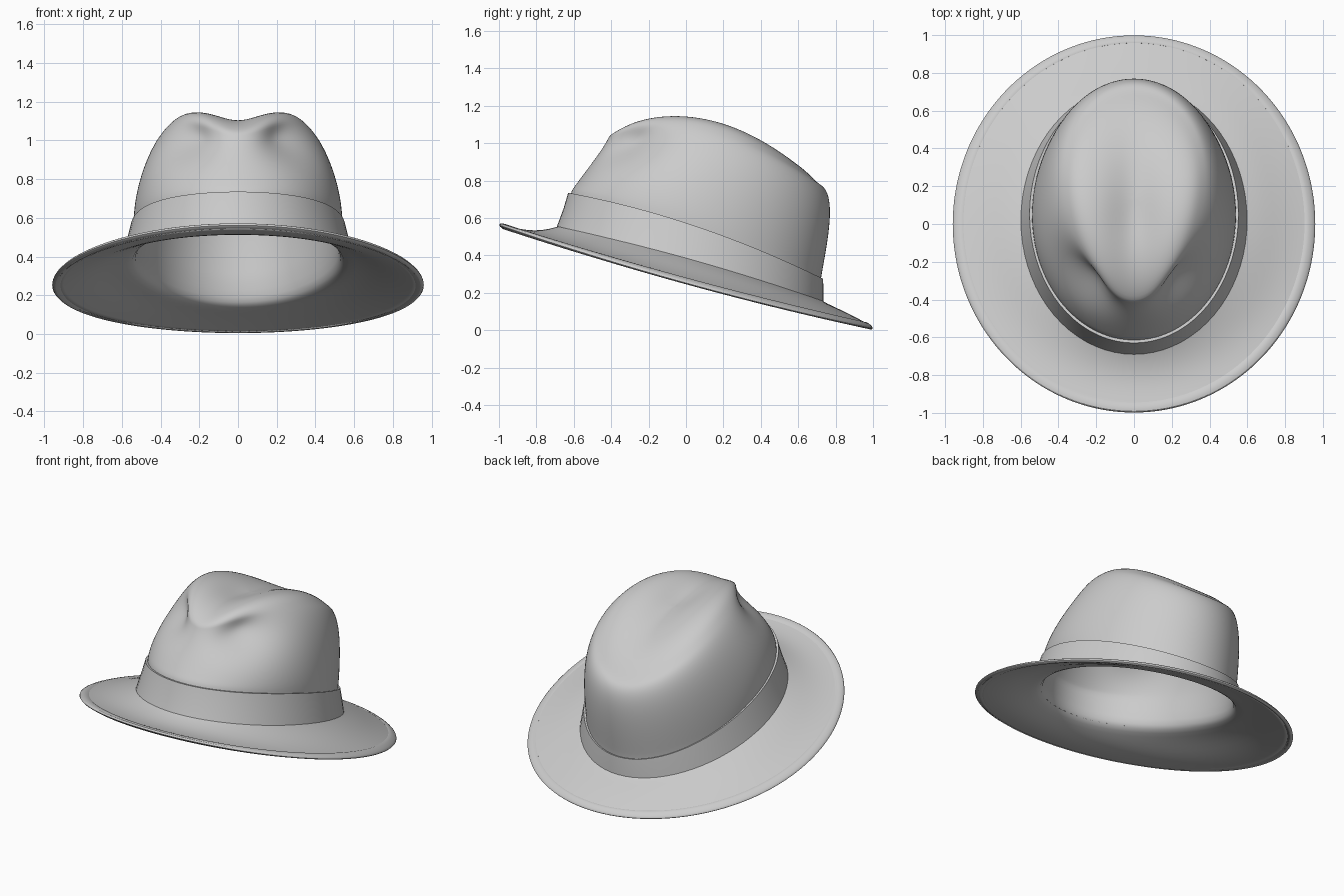
import bpy, bmesh
from math import sin, cos, pi, exp, radians
from mathutils import Vector

if "Cube" in bpy.data.objects:
    bpy.data.objects.remove(bpy.data.objects["Cube"])

N = 72
ANGLES = [2 * pi * i / N for i in range(N)]          # 0 = back (+y), pi = front


def oval(a, yf, yb, zf, zs, zb):
    """Tilted oval: half width, front/back y, and z at front, side, back."""
    yc, b, zm, zd = (yf + yb) / 2, (yb - yf) / 2, (zf + zb) / 2, (zb - zf) / 2
    return [Vector((a * sin(t), yc + b * cos(t),
                    zm + zd * cos(t) + (zs - zm) * sin(t) ** 2)) for t in ANGLES]


def loft(name, rings, tip=None, closed=False, subdiv=0, thick=0, angle=40):
    bm = bmesh.new()
    vs = [[bm.verts.new(p) for p in r] for r in rings]
    pairs = list(zip(vs, vs[1:])) + ([(vs[-1], vs[0])] if closed else [])
    for r, s in pairs:
        for i in range(N):
            j = (i + 1) % N
            bm.faces.new((r[i], r[j], s[j], s[i]))
    if tip is not None:
        c = bm.verts.new(tip)
        for i in range(N):
            bm.faces.new((vs[-1][i], vs[-1][(i + 1) % N], c))
    bmesh.ops.recalc_face_normals(bm, faces=bm.faces)
    me = bpy.data.meshes.new(name)
    bm.to_mesh(me)
    bm.free()
    ob = bpy.data.objects.new(name, me)
    bpy.context.collection.objects.link(ob)
    if subdiv:
        m = ob.modifiers.new("smooth", 'SUBSURF')
        m.levels = m.render_levels = subdiv
    if thick:
        m = ob.modifiers.new("felt", 'SOLIDIFY')
        m.thickness, m.offset = thick, 0
    bpy.ops.object.select_all(action='DESELECT')
    ob.select_set(True)
    bpy.context.view_layer.objects.active = ob
    bpy.ops.object.shade_smooth_by_angle(angle=radians(angle))
    return ob


# Crown top: arched front to back with a lengthwise valley
def top_z(x, y, s, t):
    fade = min(1, max(0, (0.68 - y) / 0.45))
    fade = fade * fade * (3 - 2 * fade)
    valley = (0.042 + 0.03 * exp(-((y - 0.05) / 0.2) ** 2)) * fade
    return (1.147 - 0.55 * (y + 0.1) ** 2 - valley * exp(-(x / 0.14) ** 2)
            - s ** 8 * (0.02 + 0.035 * sin(t) ** 2))


def crest_point(t, s):
    taper = 1 - 0.3 * ((1 - cos(t)) / 2) ** 1.5
    x = 0.40 * sin(t) * taper * s
    y = 0.13 + (0.02 + 0.55 * cos(t)) * s
    return Vector((x, y, top_z(x, y, s, t)))


# Crown wall: one Bezier per direction, with two pinches at the front
foot = oval(0.53, -0.61, 0.71, 0.73, 0.555, 0.27)


def wall_point(i, k):
    t = ANGLES[i]
    b, c = foot[i], crest_point(t, 1)
    wf, wb, ws = max(-cos(t), 0) ** 2, max(cos(t), 0) ** 2, sin(t) ** 2
    out, up = Vector((sin(t), cos(t), 0)), Vector((0, 0, 1))
    p1 = b + out * (0.03 * wb - 0.07 * wf) + up * (0.18 * wb + 0.195 * ws + 0.10 * wf)
    p2 = c + out * (0.11 * wb + 0.09 * ws + 0.03 * wf) - up * (0.03 * wb + 0.08 * ws + 0.07 * wf)
    m = 1 - k
    p = b * m ** 3 + p1 * 3 * m * m * k + p2 * 3 * m * k * k + c * k ** 3
    off = abs(t - pi) - radians(42)
    pinch = exp(-(off / radians(20)) ** 2) * exp(-((k - 0.68) / 0.26) ** 2)
    return p - out * 0.075 * pinch


brim_rings = [
    oval(0.94, -0.98, 0.98, 0.553, 0.258, 0.018),
    oval(0.87, -0.92, 0.93, 0.537, 0.275, 0.045),
    oval(0.78, -0.85, 0.87, 0.523, 0.303, 0.076),
    oval(0.69, -0.77, 0.81, 0.522, 0.338, 0.105),
    oval(0.61, -0.69, 0.755, 0.54, 0.362, 0.13),
    oval(0.545, -0.635, 0.715, 0.56, 0.378, 0.152),
    oval(0.53, -0.62, 0.705, 0.60, 0.41, 0.18),
]
wall_rings = [[wall_point(i, k / 14) for i in range(N)] for k in range(15)]
top_rings = [[crest_point(t, s / 12) for t in ANGLES] for s in range(11, 0, -1)]
loft("felt_body", brim_rings + wall_rings + top_rings,
     tip=(0, 0.13, top_z(0, 0.13, 0, 0)), subdiv=1, thick=0.022, angle=60)

# Ribbon band around the crown
loft("hat_band", [
    oval(0.60, -0.69, 0.735, 0.555, 0.375, 0.138),
    oval(0.575, -0.655, 0.735, 0.65, 0.47, 0.21),
    oval(0.553, -0.63, 0.733, 0.735, 0.557, 0.275),
    oval(0.525, -0.605, 0.705, 0.73, 0.552, 0.27),
    oval(0.54, -0.63, 0.71, 0.56, 0.38, 0.15),
], closed=True)

# Bound edge of the brim
loft("brim_edge", [
    oval(0.898, -0.938, 0.955, 0.556, 0.283, 0.050),
    oval(0.93, -0.97, 0.98, 0.570, 0.278, 0.036),
    oval(0.955, -0.995, 0.997, 0.574, 0.265, 0.020),
    oval(0.965, -1.003, 1.003, 0.562, 0.252, 0.008),
    oval(0.95, -0.99, 0.99, 0.546, 0.242, 0.000),
    oval(0.898, -0.938, 0.955, 0.526, 0.252, 0.018),
], closed=True, subdiv=1)
